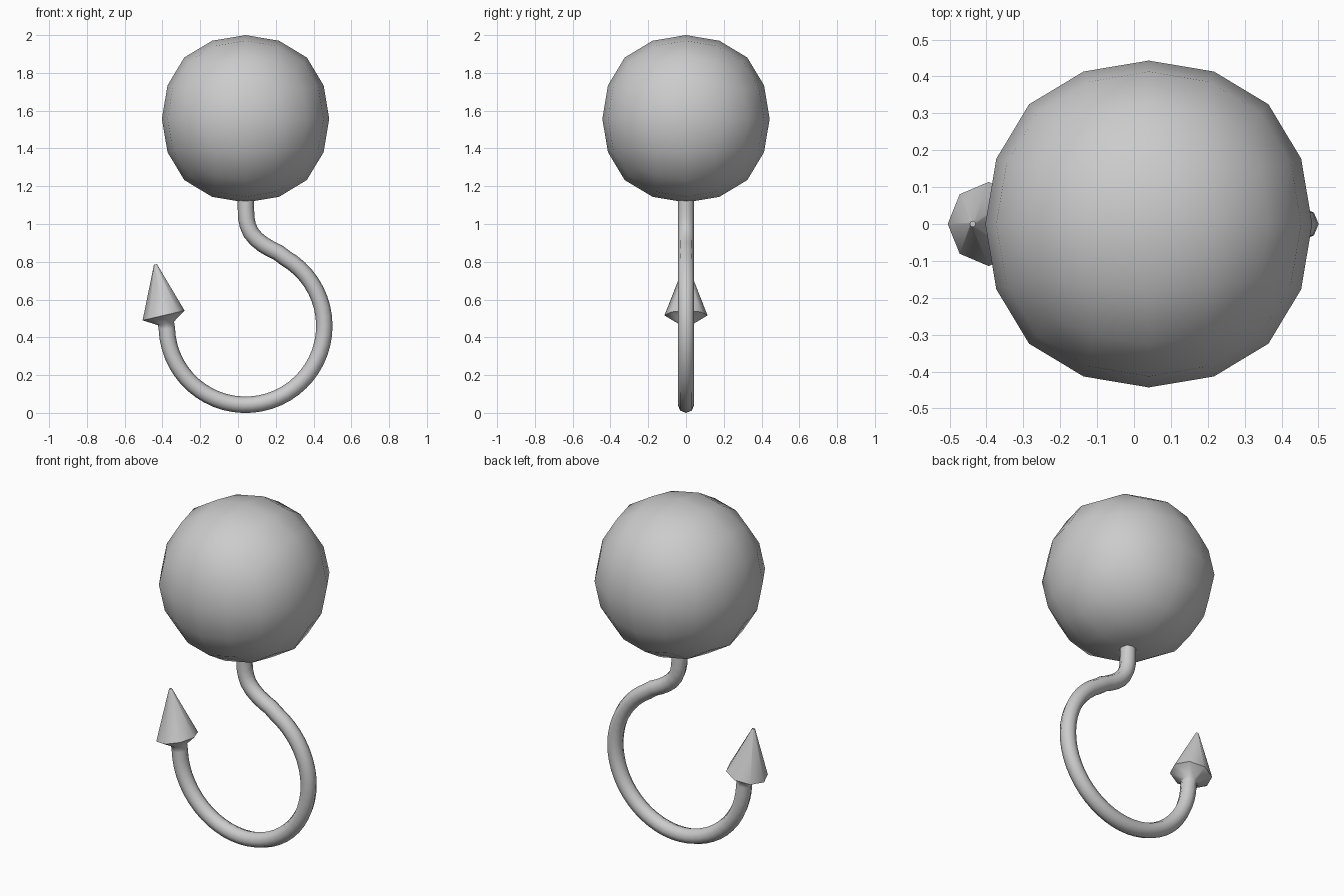
import bpy
from math import sin, cos, radians

if "Cube" in bpy.data.objects:
    bpy.data.objects.remove(bpy.data.objects["Cube"])

# Ball: a cube rounded into a 16-sided quad sphere
R = 0.443
bpy.ops.mesh.primitive_cube_add(size=2 * R / 0.8785, location=(0.04, 0, 2 - R))
ball = bpy.context.object
ball.name = "ball"
sub = ball.modifiers.new("round", "SUBSURF")
sub.levels = sub.render_levels = 2
sub.use_limit_surface = False
bpy.ops.object.modifier_apply(modifier="round")
bpy.ops.object.shade_smooth()

# Hook path as (x, z, radius): stem and bend, round arc, barbed point
tube = 0.0435
path = [(x, z, tube) for x, z in [
    (0.042, 1.15), (0.042, 1.08), (0.044, 1.03), (0.052, 0.992), (0.068, 0.955),
    (0.097, 0.920), (0.132, 0.892), (0.172, 0.868), (0.212, 0.849)]]
steps = 36
for i in range(steps + 1):
    a = radians(60 - 238 * i / steps)
    path.append((0.04 + 0.417 * cos(a), 0.46 + 0.417 * sin(a), tube))
path += [(-0.381, 0.474, tube), (-0.394, 0.516, 0.114), (-0.437, 0.786, 0.008)]

# Hook: octagonal tube swept along the path
curve = bpy.data.curves.new("hook", "CURVE")
curve.dimensions = "3D"
curve.bevel_depth = 1.0
curve.bevel_resolution = 2
curve.use_fill_caps = True
spline = curve.splines.new("POLY")
spline.points.add(len(path) - 1)
for p, (x, z, r) in zip(spline.points, path):
    p.co = (x, 0, z, 1)
    p.radius = r
hook = bpy.data.objects.new("hook", curve)
bpy.context.collection.objects.link(hook)
bpy.ops.object.select_all(action="DESELECT")
hook.select_set(True)
bpy.context.view_layer.objects.active = hook
bpy.ops.object.convert(target="MESH")
bpy.ops.object.shade_smooth_by_angle(angle=radians(60))
